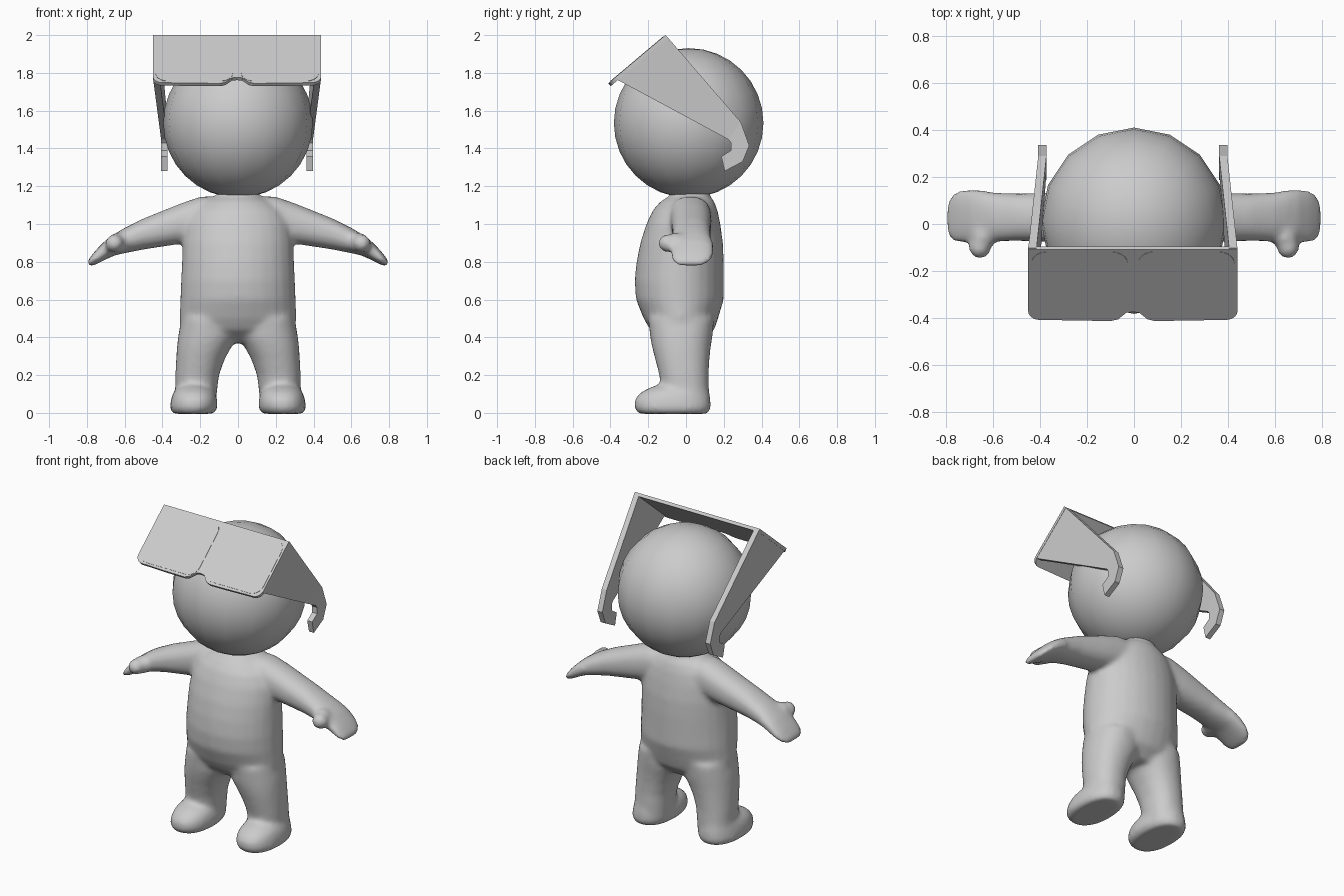
import bpy, bmesh, math
from mathutils import Vector

if "Cube" in bpy.data.objects:
    bpy.data.objects.remove(bpy.data.objects["Cube"])

grey = bpy.data.materials.new("plain_grey")
grey.diffuse_color = (0.6, 0.6, 0.6, 1)
grey.use_nodes = True
grey.node_tree.nodes["Principled BSDF"].inputs["Base Color"].default_value = grey.diffuse_color


def make_object(name, bm, smooth=False):
    bmesh.ops.recalc_face_normals(bm, faces=bm.faces)
    for f in bm.faces:
        f.smooth = smooth
    mesh = bpy.data.meshes.new(name)
    bm.to_mesh(mesh)
    bm.free()
    obj = bpy.data.objects.new(name, mesh)
    obj.data.materials.append(grey)
    bpy.context.collection.objects.link(obj)
    return obj


def skin(bm, loops):
    """Closed tube through loops of points, capped at both ends."""
    rows = [[bm.verts.new(p) for p in loop] for loop in loops]
    n = len(rows[0])
    for a, b in zip(rows, rows[1:]):
        for i in range(n):
            j = (i + 1) % n
            bm.faces.new((a[i], a[j], b[j], b[i]))
    bm.faces.new(rows[0][::-1])
    bm.faces.new(rows[-1])


def loft(bm, rings, axis="z", side=1, power=2.0, n=28):
    """Rings are (position, low a, high a, low b, high b) along the axis."""
    loops = []
    for t, a0, a1, b0, b1 in rings:
        loop = []
        for i in range(n):
            ang = math.tau * i / n
            c, s = math.cos(ang), math.sin(ang)
            a = (a0 + a1) / 2 + (a1 - a0) / 2 * math.copysign(abs(c) ** (2 / power), c)
            b = (b0 + b1) / 2 + (b1 - b0) / 2 * math.copysign(abs(s) ** (2 / power), s)
            p = (a, b, t) if axis == "z" else (t, a, b)
            loop.append((p[0] * side, p[1], p[2]))
        loops.append(loop)
    skin(bm, loops)


# Body: torso, arms, hands, legs and feet fused into one smooth skin
torso = [(0.37, -.17, .17, -.10, .08), (0.44, -.30, .30, -.19, .15), (0.5, -.31, .31, -.225, .17),
         (0.6, -.306, .306, -.265, .2), (0.7, -.302, .302, -.272, .2), (0.8, -.297, .297, -.262, .2),
         (0.9, -.293, .293, -.242, .196), (1.0, -.28, .28, -.21, .182), (1.07, -.245, .245, -.178, .168),
         (1.12, -.18, .18, -.135, .15), (1.15, -.115, .115, -.085, .125), (1.175, -.1, .1, -.07, .125),
         (1.21, -.12, .12, -.1, .14)]
arm = [(.05, -.09, .13, .93, 1.15), (.2, -.09, .135, .91, 1.145), (.3, -.08, .135, .895, 1.11),
       (.4, -.075, .132, .88, 1.07), (.5, -.072, .13, .865, 1.03), (.6, -.075, .135, .845, .98),
       (.65, -.08, .145, .835, .95), (.7, -.085, .148, .812, .915), (.75, -.082, .142, .787, .865),
       (.78, -.065, .12, .775, .828), (.797, -.03, .08, .775, .805)]
leg = [(.03, .12, .34, -.1, .12), (.14, .108, .332, -.132, .122), (.2, .1, .332, -.142, .12),
       (.28, .072, .328, -.162, .124), (.34, .04, .324, -.178, .13), (.4, .005, .318, -.19, .14),
       (.5, 0, .3, -.2, .15)]
foot = [(-.005, .13, .345, -.25, .115), (.025, .108, .362, -.274, .132), (.07, .11, .355, -.272, .13),
        (.105, .12, .345, -.245, .125), (.13, .14, .325, -.2, .12), (.145, .17, .3, -.16, .1)]

bm = bmesh.new()
loft(bm, torso)
for side in (1, -1):
    loft(bm, arm, "x", side, 2.3)
    loft(bm, leg, "z", side, 2.2)
    loft(bm, foot, "z", side, 2.3)
    # thumb: two overlapping balls
    for pos, r in (((.655, -.1, .898), .048), ((.64, -.055, .9), .055)):
        ball = bmesh.ops.create_icosphere(bm, subdivisions=3, radius=r)
        bmesh.ops.translate(bm, verts=ball["verts"], vec=(pos[0] * side, pos[1], pos[2]))
body = make_object("body", bm, True)
remesh = body.modifiers.new("fuse", "REMESH")
remesh.mode = "VOXEL"
remesh.voxel_size = 0.014
remesh.use_smooth_shade = True
soften = body.modifiers.new("soften", "SMOOTH")
soften.factor = 0.5
soften.iterations = 10

# Head
bm = bmesh.new()
bmesh.ops.create_uvsphere(bm, u_segments=16, v_segments=16, radius=0.396)
bmesh.ops.translate(bm, verts=bm.verts, vec=(0, 0.014, 1.535))
make_object("head", bm, True)

# Glasses: tilted frame plane, u across and v up the plate
MID = -0.005
UP = Vector((0, .764, .645))
BACK = Vector((0, .645, -.764))
BASE = Vector((MID, -.408, 1.748))
HEIGHT = .391


def on_plate(u, v, depth):
    return BASE + Vector((u, 0, 0)) + UP * v + BACK * depth


def slab(name, outline, front, back):
    bm = bmesh.new()
    skin(bm, [[on_plate(u, v, d) for u, v in outline] for d in (front, back)])
    return make_object(name, bm)


# Front plate with rounded lower corners and a nose notch
half = [(0, .045), (.028, .04), (.045, .022), (.062, .004), (.09, -.005), (.2, -.004), (.36, 0)]
half += [(.395 + .05 * math.sin(a), .05 - .05 * math.cos(a))
         for a in (math.radians(d) for d in range(0, 91, 18))]
half += [(.445, HEIGHT)]
slab("glasses_front", half + [(-u, v) for u, v in half[:0:-1]], 0, .02)

# Lenses: thin rounded plates
for side, label in ((1, "right"), (-1, "left")):
    outline = []
    r = .065
    for cu, cv, start in ((.432 - r, HEIGHT - .012 - r, 0), (.022 + r, HEIGHT - .012 - r, 90),
                          (.022 + r, .012 + r, 180), (.432 - r, .012 + r, 270)):
        for k in range(6):
            a = math.radians(start + 18 * k)
            outline.append((side * (cu + r * math.cos(a)), cv + r * math.sin(a)))
    slab("lens_" + label, outline, -.002, .002)

# Temples: deep side panels leaning inward, ending in straight ear hooks
panel = [(-.103, 1.995), (-.372, 1.768), (.225, 1.447), (.29, 1.54)]
hook = [(.225, 1.447), (.238, 1.43), (.238, 1.39), (.187, 1.357), (.205, 1.28),
        (.30, 1.33), (.335, 1.415), (.29, 1.54)]


def temple_x(y, z):
    s = (Vector((0, y, z)) - BASE).dot(BACK)
    return .445 - .043 * min(s / .6, 1)


for side, label in ((1, "right"), (-1, "left")):
    for name, outline in (("temple_", panel), ("ear_hook_", hook)):
        bm = bmesh.new()
        skin(bm, [[(MID + side * (temple_x(y, z) - t), y, z) for y, z in outline]
                  for t in (0, .035)])
        make_object(name + label, bm)
